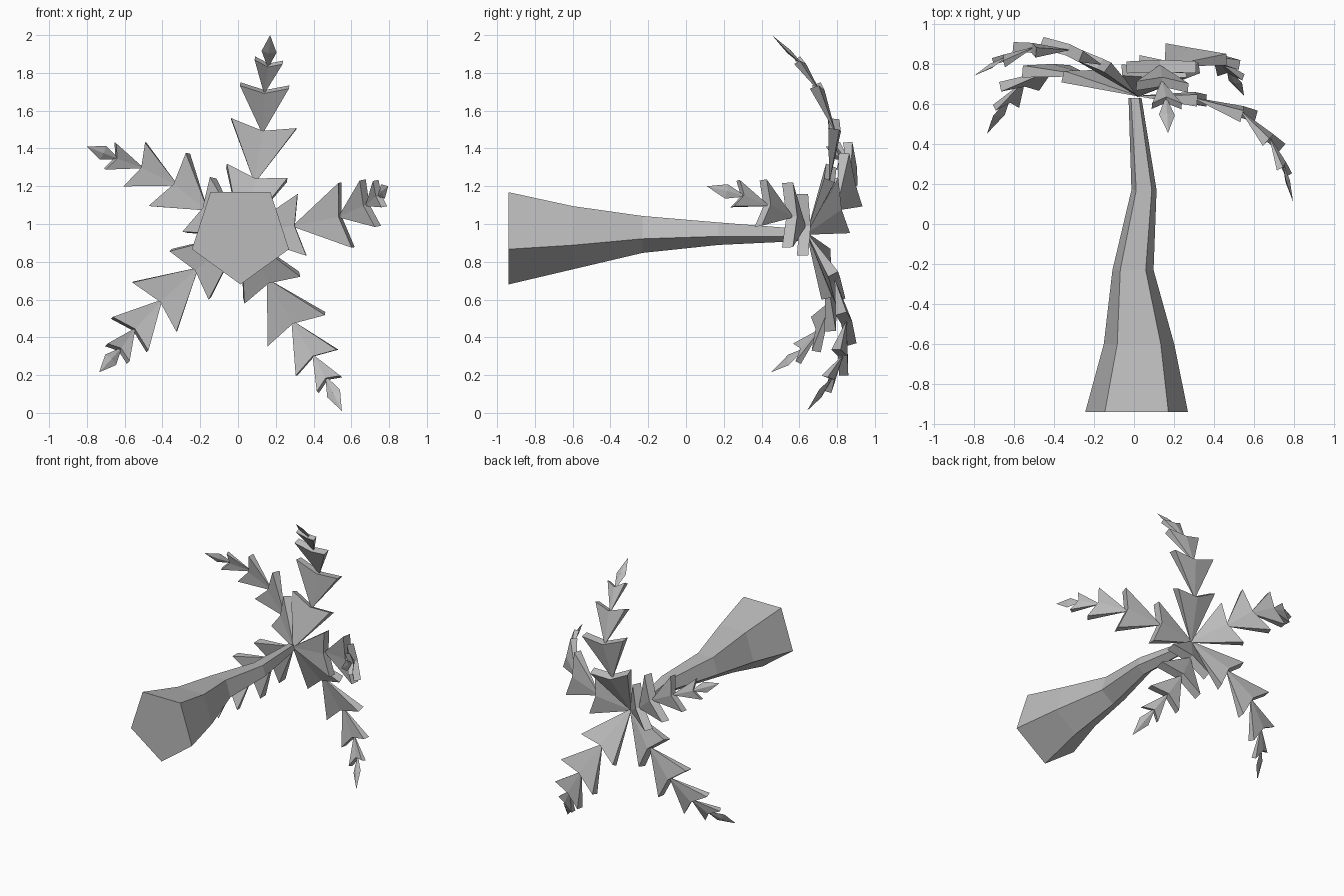
import bpy, bmesh, math
from mathutils import Vector

if "Cube" in bpy.data.objects:
    bpy.data.objects.remove(bpy.data.objects["Cube"])

grey = bpy.data.materials.new("plain_grey")
grey.use_nodes = True
grey.diffuse_color = (0.5, 0.5, 0.5, 1)
grey.node_tree.nodes["Principled BSDF"].inputs["Base Color"].default_value = (0.5, 0.5, 0.5, 1)


def finish(bm, name):
    bmesh.ops.recalc_face_normals(bm, faces=bm.faces)
    mesh = bpy.data.meshes.new(name)
    bm.to_mesh(mesh)
    bm.free()
    mesh.materials.append(grey)
    obj = bpy.data.objects.new(name, mesh)
    bpy.context.collection.objects.link(obj)
    return obj


# Five-sided trunk lying along y: rings of (x, y, z, radius)
def make_trunk(stations, sides=5):
    bm = bmesh.new()
    rings = []
    for x, y, z, r in stations:
        angles = [-math.pi / 2 + math.tau * k / sides for k in range(sides)]
        rings.append([bm.verts.new((x + r * math.cos(a), y, z + r * math.sin(a))) for a in angles])
    for a, b in zip(rings, rings[1:]):
        for k in range(sides):
            n = (k + 1) % sides
            bm.faces.new((a[k], a[n], b[n], b[k]))
    bm.faces.new(rings[0])
    bm.faces.new(rings[-1])
    finish(bm, "trunk")


# Leaf section: a point widening into a thick, notched chevron
def add_section(bm, start, end, side, up, width, thick):
    along = (end - start).normalized()
    apex = bm.verts.new(start - along * 0.015)
    wing = along * 0.04 - up * 0.012
    rim = [end - side * width + wing, end, end + side * width + wing]
    top = [bm.verts.new(p + up * thick / 2) for p in rim]
    low = [bm.verts.new(p - up * thick / 2) for p in rim]
    for k in range(2):
        bm.faces.new((apex, top[k], top[k + 1]))
        bm.faces.new((apex, low[k + 1], low[k]))
        bm.faces.new((top[k], low[k], low[k + 1], top[k + 1]))
    bm.faces.new((apex, low[0], top[0]))
    bm.faces.new((apex, top[2], low[2]))


# Leaf tip: a thin diamond
def add_tip(bm, start, end, side, up, width, thick):
    mid = start.lerp(end, 0.45)
    a = bm.verts.new(start.lerp(end, -0.1))
    b = bm.verts.new(end)
    ring = [bm.verts.new(mid + v) for v in
            (side * width, up * thick, -side * width, -up * thick)]
    for k in range(4):
        n = (k + 1) % 4
        bm.faces.new((a, ring[k], ring[n]))
        bm.faces.new((b, ring[n], ring[k]))


WIDTHS = (0.165, 0.175, 0.13, 0.075, 0.04)
THICKS = (0.06, 0.06, 0.05, 0.035, 0.012)
CROWN = (0.02, 0.64, 0.95)


def make_frond(name, across, joints):
    bm = bmesh.new()
    path = [Vector(p) for p in (CROWN, *joints)]
    for k, (start, end) in enumerate(zip(path, path[1:])):
        along = (end - start).normalized()
        side = Vector(across)
        side = (side - along * side.dot(along)).normalized()
        up = side.cross(along)
        if up.y < 0:
            up.negate()
        add = add_tip if k == 4 else add_section
        add(bm, start, end, side, up, WIDTHS[k], THICKS[k])
    finish(bm, name)


make_trunk([(0.013, -0.94, 0.95, 0.27), (0.025, -0.6, 0.945, 0.185),
            (-0.005, -0.23, 0.955, 0.108), (0.05, 0.17, 0.955, 0.066),
            (0.005, 0.63, 0.945, 0.034)])

make_frond("upper_frond", (0.36, 0, -0.06),
           [(0.09, 0.76, 1.23), (0.13, 0.79, 1.49), (0.14, 0.71, 1.7),
            (0.16, 0.62, 1.84), (0.17, 0.455, 2.0)])
make_frond("left_frond", (0.065, 0, -0.325),
           [(0.3, 0.63, 0.99), (0.54, 0.56, 1.04), (0.68, 0.43, 1.1),
            (0.745, 0.3, 1.15), (0.795, 0.11, 1.2)])
make_frond("upper_right_frond", (-0.1, 0.03, -0.28),
           [(-0.17, 0.8, 1.08), (-0.33, 0.87, 1.21), (-0.51, 0.88, 1.3),
            (-0.645, 0.83, 1.35), (-0.8, 0.74, 1.41)])
make_frond("lower_right_frond", (0.26, 0, -0.27),
           [(-0.22, 0.74, 0.76), (-0.41, 0.77, 0.59), (-0.55, 0.71, 0.44),
            (-0.625, 0.62, 0.335), (-0.735, 0.45, 0.215)])
make_frond("lower_left_frond", (0.32, -0.06, 0.19),
           [(0.16, 0.79, 0.7), (0.29, 0.85, 0.48), (0.4, 0.83, 0.3),
            (0.47, 0.77, 0.18), (0.55, 0.64, 0.01)])
